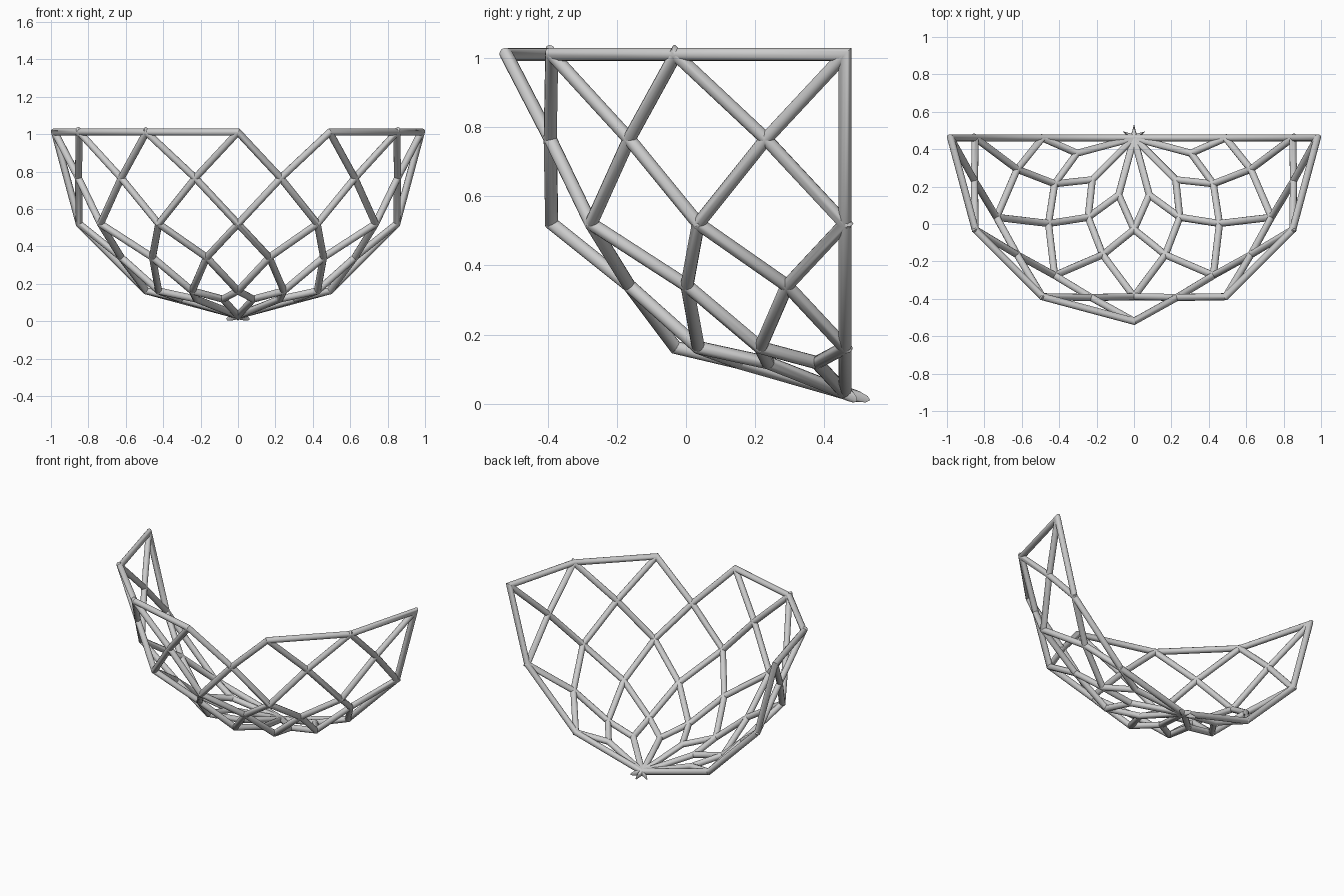
import bpy, math
from mathutils import Vector

if "Cube" in bpy.data.objects:
    bpy.data.objects.remove(bpy.data.objects["Cube"])

R, TUBE, SIDES = 0.98, 0.019, 12
SEAM_Y, RIM_Z = 0.46, 1.011


def node(i, a):
    """Lattice point: even levels are sphere rings, odd levels are panel centres."""
    def ring(k):
        t = math.radians(15 * k)
        return R * math.sin(t), RIM_Z - R * math.cos(t)
    if i % 2 == 0:
        r, z = ring(i)
    else:
        w = 2 / 3 if i == 1 else 0.5
        (r0, z0), (r1, z1) = ring(i - 1), ring(i + 1)
        r = (r0 * (1 - w) + r1 * w) * math.cos(math.radians(15))
        z = z0 * (1 - w) + z1 * w
    t = math.radians(15 * a)
    return Vector((r * math.cos(t), SEAM_Y - r * math.sin(t), z))


def tube(name, keys):
    """Round bar along a path with mitred corners."""
    pts = [node(*k) for k in keys]
    dirs = [(q - p).normalized() for p, q in zip(pts, pts[1:])]
    side = dirs[0].orthogonal().normalized()
    up = dirs[0].cross(side)
    ring = []
    for k in range(SIDES):
        t = 2 * math.pi * k / SIDES
        ring.append(pts[0] + TUBE * (math.cos(t) * side + math.sin(t) * up))
    verts, faces = list(ring), []
    for n, d in enumerate(dirs):
        nxt = dirs[n + 1] if n + 1 < len(dirs) else d
        plane = d + nxt
        ring = [v + d * ((pts[n + 1] - v).dot(plane) / d.dot(plane)) for v in ring]
        base = len(verts) - SIDES
        verts += ring
        for k in range(SIDES):
            j = (k + 1) % SIDES
            faces.append((base + k, base + j, base + SIDES + j, base + SIDES + k))
    faces.append(tuple(reversed(range(SIDES))))
    faces.append(tuple(range(len(verts) - SIDES, len(verts))))
    mesh = bpy.data.meshes.new(name)
    mesh.from_pydata(verts, [], faces)
    ob = bpy.data.objects.new(name, mesh)
    bpy.context.collection.objects.link(ob)
    ob.select_set(True)
    bpy.context.view_layer.objects.active = ob


def climb(a, d):
    """Spiral path from the lowest panel centre upward, bouncing at the seam."""
    path = [(1, a)]
    for i in range(2, 6):
        if not 0 <= a + d <= 12:
            d = -d
        a += d
        path.append((i, a))
    return path


# Diagonal lattice bars, joined in pairs through the bottom pole
for p in (1, 5, 9):
    q = p + 2
    tube("lattice_bar", climb(p, -1)[::-1] + [(0, 0)] + climb(q, 1))
    tube("lattice_bar", climb(p, 1))
    tube("lattice_bar", climb(q, -1))

# Bars meeting the rim
for a in (2, 8, 10):
    tube("rim_brace", [(5, a - 1), (6, a), (5, a + 1)])
for c, a in ((1, 0), (3, 4), (7, 6), (11, 12)):
    tube("rim_brace", [(5, c), (6, a)])

# Rim and back seam in one run, with the notch at the front
tube("rim_and_seam", [(5, 5), (6, 4), (6, 2), (6, 0), (4, 0), (2, 0), (0, 0),
                      (2, 12), (4, 12), (6, 12), (6, 10), (6, 8), (6, 6), (5, 5)])

bpy.ops.object.shade_smooth_by_angle(angle=math.radians(35))
